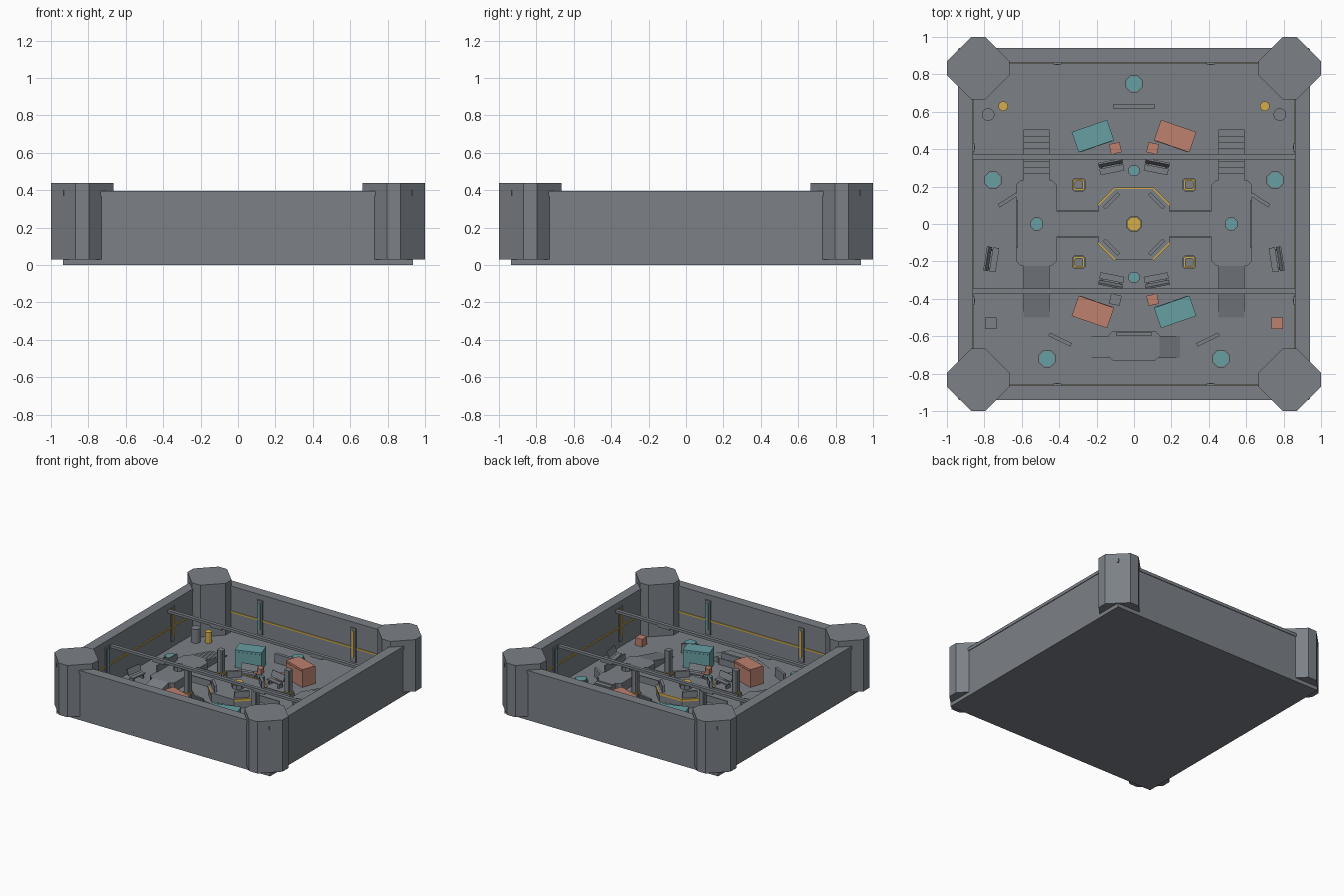
import bpy
import bmesh
from math import sin, cos, pi, radians
from mathutils import Matrix

if "Cube" in bpy.data.objects:
    bpy.data.objects.remove(bpy.data.objects["Cube"], do_unlink=True)


def material(name, r, g, b):
    m = bpy.data.materials.new(name)
    m.use_nodes = True
    m.diffuse_color = (r, g, b, 1)
    m.node_tree.nodes["Principled BSDF"].inputs["Base Color"].default_value = (r, g, b, 1)
    return m


GREY = material("steel grey", .2, .22, .245)
TEAL = material("teal", .135, .345, .36)
ORANGE = material("terracotta", .51, .22, .155)
YELLOW = material("amber", .65, .42, .07)

FLOOR = .03
DECK = .1
SIDES = (-1, 1)


def prism(name, pts, z0, z1, mat=GREY, place=None):
    """Extrude a flat outline upwards, then place it."""
    bm = bmesh.new()
    face = bm.faces.new([bm.verts.new((x, y, z0)) for x, y in pts])
    ext = bmesh.ops.extrude_face_region(bm, geom=[face])
    tops = [g for g in ext["geom"] if isinstance(g, bmesh.types.BMVert)]
    bmesh.ops.translate(bm, verts=tops, vec=(0, 0, z1 - z0))
    if place:
        bm.transform(place)
    bmesh.ops.recalc_face_normals(bm, faces=bm.faces)
    mesh = bpy.data.meshes.new(name)
    bm.to_mesh(mesh)
    bm.free()
    mesh.materials.append(mat)
    ob = bpy.data.objects.new(name, mesh)
    bpy.context.collection.objects.link(ob)
    return ob


def cut_rect(w, d, c=0):
    """Rectangle outline with optional cut corners."""
    a, b = w / 2, d / 2
    if not c:
        return [(-a, -b), (a, -b), (a, b), (-a, b)]
    return [(-a + c, -b), (a - c, -b), (a, -b + c), (a, b - c),
            (a - c, b), (-a + c, b), (-a, b - c), (-a, -b + c)]


def at(x, y, deg=0):
    return Matrix.Translation((x, y, 0)) @ Matrix.Rotation(radians(deg), 4, 'Z')


def box(name, x, y, w, d, z0, z1, mat=GREY, deg=0, cut=0):
    return prism(name, cut_rect(w, d, cut), z0, z1, mat, at(x, y, deg))


def drum(name, x, y, r, z0, z1, mat=GREY, n=8):
    pts = [(r * cos((i + .5) * 2 * pi / n), r * sin((i + .5) * 2 * pi / n)) for i in range(n)]
    return prism(name, pts, z0, z1, mat, at(x, y))


def ramp(name, x, y, length, width, height, deg):
    """Wedge that falls along its local +x from the point x, y."""
    stand = Matrix.Translation((0, 0, FLOOR)) @ Matrix.Rotation(pi / 2, 4, 'X')
    prism(name, [(0, 0), (length, 0), (0, height)], -width / 2, width / 2, GREY,
          at(x, y, deg) @ stand)


def lamp_pad(name, x, y, r, z0, h, mat=TEAL):
    drum(name + "_rim", x, y, r, z0, z0 + h)
    drum(name + "_top", x, y, r * .86, z0 + h, z0 + h + .008, mat)


# Shell: floor, four walls with copings, corner towers
box("floor", 0, 0, 1.87, 1.87, 0, FLOOR)
for i in range(4):
    turn = Matrix.Rotation(i * pi / 2, 4, 'Z')
    prism("wall", cut_rect(1.6, .07), FLOOR, .37, GREY, turn @ at(0, .9))
    prism("wall_coping", cut_rect(1.6, .08), .37, .395, GREY, turn @ at(0, .9))
    prism("wall_stripe", cut_rect(1.4, .006), .185, .197, YELLOW, turn @ at(0, .862))
    for s in SIDES:
        prism("wall_pilaster", cut_rect(.045, .012), .08, .35, GREY, turn @ at(s * .41, .86))
        prism("pilaster_light", cut_rect(.018, .006), .12, .33,
              TEAL if s < 0 else YELLOW, turn @ at(s * .41, .853))
    prism("tower", cut_rect(.334, .334, .13), FLOOR, .44, GREY, turn @ at(.833, .833))
    prism("tower_slit", cut_rect(.008, .012), .368, .4, GREY, turn @ at(.935, .935, 45))

# Overhead beams
for s in SIDES:
    box("beam", 0, s * .36, 1.72, .028, .325, .345)
    for t in SIDES:
        box("beam_bracket", t * .44, s * .36, .1, .018, .31, .325)

# Central deck with amber edging and guard panels
box("central_deck", 0, 0, .38, .38, FLOOR, DECK, cut=.09)
for s in SIDES:
    for t in SIDES:
        box("deck_edge", s * .147, t * .147, .13, .008, DECK - .015, DECK + .004, YELLOW, -45 * s * t)
        box("deck_guard", s * .12, t * .125, .11, .02, DECK, DECK + .05, GREY, -45 * s * t)
box("deck_back_edge", 0, .19, .2, .008, DECK - .015, DECK + .004, YELLOW)
drum("beacon_base", 0, 0, .046, DECK, DECK + .03)
drum("beacon", 0, 0, .04, DECK + .03, DECK + .045, YELLOW)

# Side decks with bridges, stairs and ramps
STEPS = 8
for s in SIDES:
    box("bridge", s * .3, 0, .24, .14, DECK - .03, DECK)
    for t in SIDES:
        box("bridge_rail", s * .3, t * .068, .22, .008, DECK, DECK + .025)
    box("side_deck", s * .522, .005, .215, .46, FLOOR, DECK, cut=.025)
    box("side_deck_rail", s * .625, 0, .01, .25, DECK, DECK + .05)
    lamp_pad("side_deck_lamp", s * .52, 0, .037, DECK, .03)
    ramp("side_ramp", s * .522, -.225, .275, .14, DECK - FLOOR, -90)
    for i in range(STEPS):
        run = .27 * (STEPS - i) / STEPS
        rise = (DECK - FLOOR) / STEPS
        box("stair_step", s * .522, .235 + run / 2, .14, run,
            FLOOR + i * rise, FLOOR + (i + 1) * rise)

# Front stage with two ramps
box("front_stage", 0, -.652, .27, .155, FLOOR, .08, cut=.02)
box("stage_guard", 0, -.588, .19, .018, .08, .125)
for s in SIDES:
    ramp("stage_ramp", s * .133, -.658, .112, .118, .05, 0 if s > 0 else 180)

# Square pillars
for s in SIDES:
    for y in (.21, -.205):
        box("pillar_foot", s * .295, y, .072, .072, FLOOR, .055, cut=.012)
        box("pillar_band", s * .295, y, .06, .06, .055, .065, YELLOW, cut=.008)
        box("pillar", s * .295, y, .046, .046, .055, .24, cut=.006)

# Lamp pads on the floor
lamp_pad("back_pad", 0, .75, .05, FLOOR, .02)
for s in SIDES:
    lamp_pad("side_pad", s * .755, .235, .05, FLOOR, .02)
    lamp_pad("front_pad", s * .465, -.72, .05, FLOOR, .02)
    lamp_pad("middle_pad", 0, s * .285, .032, FLOOR, .04)

# Cabinets and small crates
for s in SIDES:
    for t in SIDES:
        mat = TEAL if s * t < 0 else ORANGE
        x, y, deg = s * .22, t * .47, -19 * s * t
        box("cabinet", x, y, .2, .115, FLOOR, .17, mat, deg)
        for k in SIDES:
            prism("cabinet_door", cut_rect(.085, .004), .045, .155, mat,
                  at(x, y, deg) @ at(k * .048, -t * .058))
        plain = s < 0 and t < 0
        box("small_crate", s * .1, t * .405, .058, .055, FLOOR, .075,
            GREY if plain else ORANGE, -12 * s * t)
    box("corner_crate", s * .765, -.53, .062, .062, FLOOR, .09, ORANGE if s > 0 else GREY)
box("crate_lid", -.765, -.53, .05, .04, .09, .096, GREY, 45)

# Barrels
for s in SIDES:
    drum("tall_barrel", s * .78, .585, .034, FLOOR, .14, n=16)
    drum("short_barrel", s * .7, .63, .026, FLOOR, .115, YELLOW, 12)


def bench(x, y, deg, back):
    """Slatted seat with a leaning backrest on the chosen side."""
    base = at(x, y, deg)
    for k in SIDES:
        prism("bench_leg", cut_rect(.012, .04), FLOOR, .06, GREY, base @ at(k * .05, 0))
    prism("bench_seat", cut_rect(.13, .034), .06, .07, GREY, base @ at(0, -.008 * back))
    lean = Matrix.Translation((0, .02 * back, .075)) @ Matrix.Rotation(-.35 * back, 4, 'X')
    prism("bench_back", cut_rect(.13, .01), 0, .05, GREY, base @ lean)


for s in SIDES:
    bench(s * .12, .298, -11 * s, 1)
    bench(s * .12, -.295, 11 * s, -1)
    bench(s * .755, -.19, 90 + 9 * s, -s)

# Free-standing barriers
box("back_barrier", 0, .628, .22, .025, FLOOR, .1)
for s in SIDES:
    box("side_barrier", s * .675, .128, .115, .02, FLOOR, .1, GREY, -33 * s)
    box("front_barrier", s * .395, -.618, .13, .02, FLOOR, .1, GREY, 26 * s)
